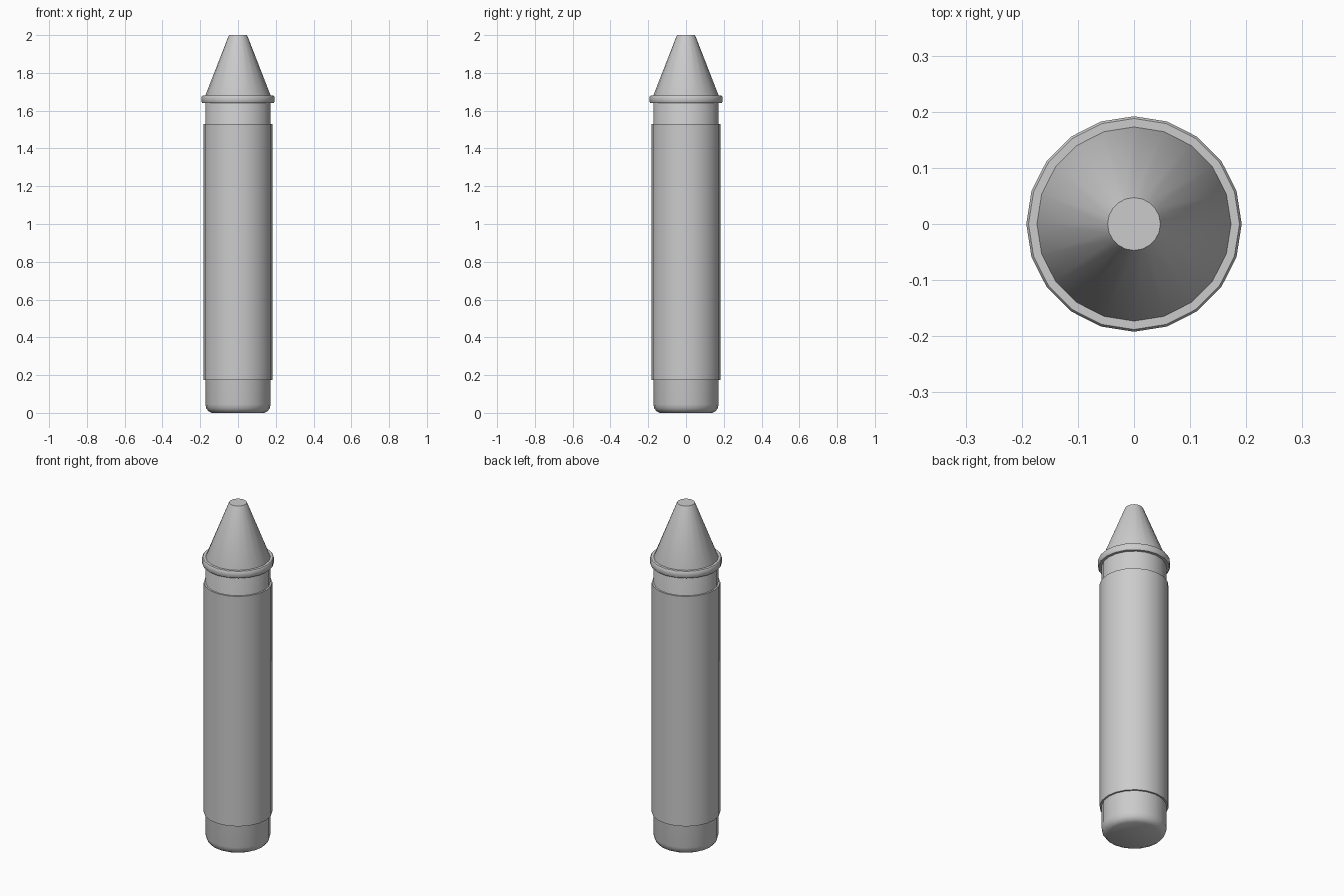
import bpy, bmesh, math

if "Cube" in bpy.data.objects:
    bpy.data.objects.remove(bpy.data.objects["Cube"])

SIDES = 20


def lathe(name, profile, caps=False):
    """Spin (radius, z) points round the z axis."""
    bm = bmesh.new()
    rings = []
    for r, z in profile:
        rings.append([bm.verts.new((r * math.cos(2 * math.pi * i / SIDES),
                                    r * math.sin(2 * math.pi * i / SIDES), z))
                      for i in range(SIDES)])
    for a, b in zip(rings, rings[1:]):
        for i in range(SIDES):
            j = (i + 1) % SIDES
            bm.faces.new((a[i], a[j], b[j], b[i]))
    if caps:
        bm.faces.new(rings[0][::-1])
        bm.faces.new(rings[-1])
    mesh = bpy.data.meshes.new(name)
    bm.to_mesh(mesh)
    bm.free()
    obj = bpy.data.objects.new(name, mesh)
    bpy.context.collection.objects.link(obj)
    bpy.ops.object.select_all(action='DESELECT')
    obj.select_set(True)
    bpy.context.view_layer.objects.active = obj
    bpy.ops.object.shade_smooth_by_angle(angle=math.radians(40))
    return obj


# Wax stick with rounded foot and blunt conical tip
lathe("wax_stick", [(0.14, 0), (0.157, 0.009), (0.168, 0.024), (0.173, 0.045),
                    (0.173, 1.68), (0.052, 1.99), (0.047, 2.0)], caps=True)

# Paper wrapper, slightly proud of the stick
lathe("paper_wrapper", [(0.173, 0.175), (0.183, 0.175),
                        (0.183, 1.53), (0.173, 1.53)])

# Collar at the base of the tip, with softened edges
lathe("tip_collar", [(0.173, 1.64), (0.188, 1.64), (0.192, 1.645),
                     (0.192, 1.675), (0.188, 1.68), (0.173, 1.68)])
